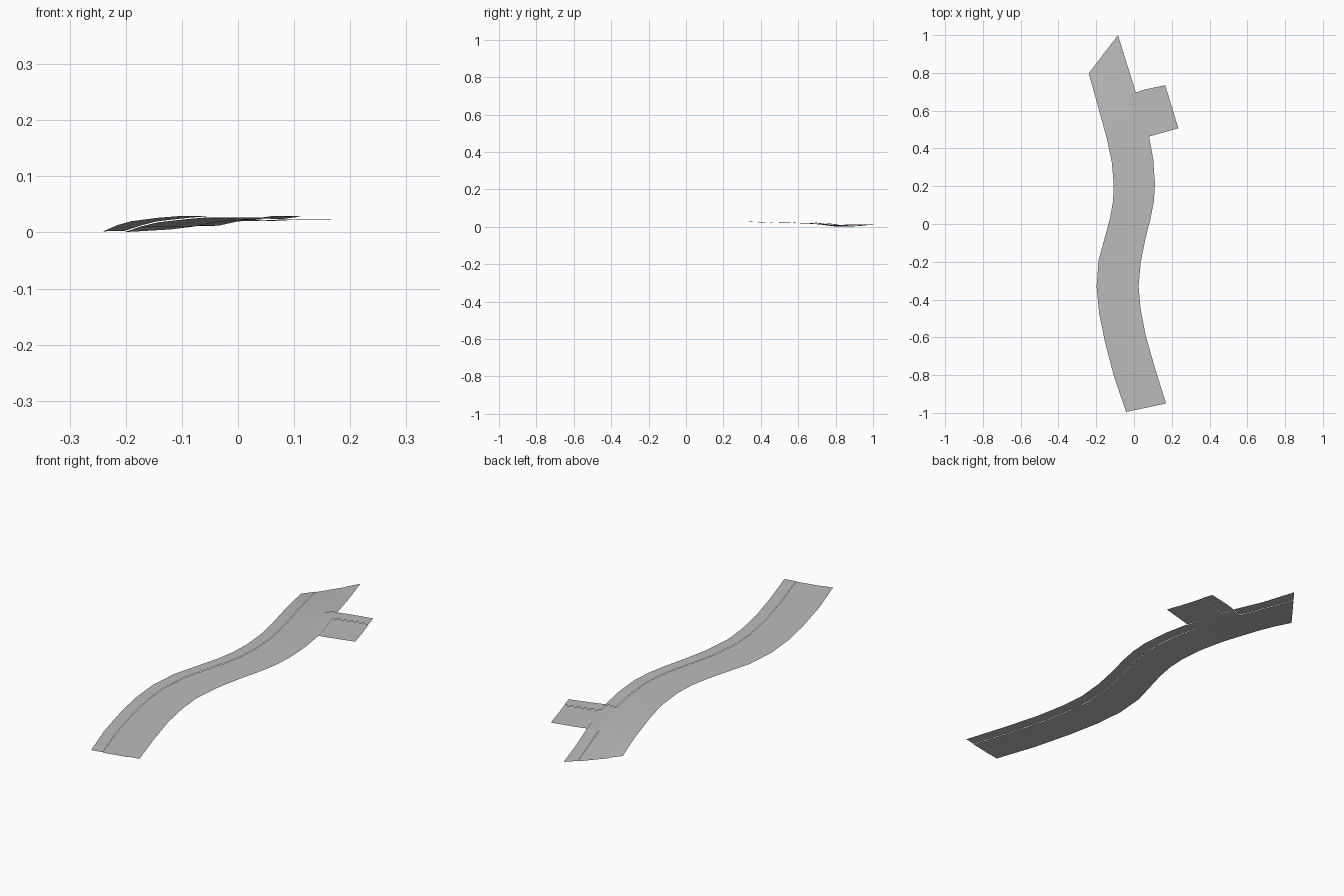
import bpy

LIFT = 0.002   # raised walkways above the carriageway
T = 0.24       # walkway share of the full width

grey = bpy.data.materials.new("light_grey")
grey.diffuse_color = (0.5, 0.5, 0.5, 1)

# Main road stations: left x, y, z then right x, y, z
ROAD = [
    (-0.042, -0.995, 0.029, 0.17, -0.95, 0.029),
    (-0.105, -0.81, 0.029, 0.11, -0.76, 0.029),
    (-0.155, -0.62, 0.029, 0.062, -0.59, 0.029),
    (-0.185, -0.47, 0.029, 0.035, -0.45, 0.029),
    (-0.198, -0.33, 0.029, 0.024, -0.33, 0.029),
    (-0.187, -0.19, 0.029, 0.036, -0.20, 0.029),
    (-0.157, -0.08, 0.029, 0.06, -0.08, 0.029),
    (-0.127, 0.03, 0.029, 0.088, 0.03, 0.029),
    (-0.111, 0.12, 0.029, 0.105, 0.12, 0.029),
    (-0.107, 0.21, 0.029, 0.111, 0.21, 0.029),
    (-0.118, 0.33, 0.028, 0.102, 0.34, 0.027),
    (-0.143, 0.45, 0.026, 0.08, 0.463, 0.024),
    (-0.19, 0.62, 0.020, 0.01, 0.697, 0.022),
    (-0.215, 0.71, 0.013, -0.035, 0.84, 0.012),
    (-0.24, 0.797, 0.002, -0.085, 1.0, 0.011),
]
JUNCTION = 11  # segment where the side road opens

# Side road stations
BRANCH = [
    (0.01, 0.697, 0.022, 0.08, 0.463, 0.024),
    (0.058, 0.712, 0.022, 0.115, 0.473, 0.023),
    (0.165, 0.735, 0.022, 0.235, 0.507, 0.022),
]


def point(row, t, drop):
    """Point across a station, t = 0 at the left edge and 1 at the right."""
    a, b = row[:3], row[3:]
    return (a[0] + (b[0] - a[0]) * t,
            a[1] + (b[1] - a[1]) * t,
            a[2] + (b[2] - a[2]) * t * t - drop)


def strip(name, rows, t0, t1, drop=0.0, skip=()):
    """Open sheet between two fractions of the width."""
    verts = [point(r, t, drop) for r in rows for t in (t0, t1)]
    faces = [(2 * i, 2 * i + 1, 2 * i + 3, 2 * i + 2)
             for i in range(len(rows) - 1) if i not in skip]
    mesh = bpy.data.meshes.new(name)
    mesh.from_pydata(verts, [], faces)
    mesh.materials.append(grey)
    mesh.shade_smooth()
    obj = bpy.data.objects.new(name, mesh)
    bpy.context.collection.objects.link(obj)


# Main road
strip("left_walkway", ROAD, 0, T)
strip("carriageway", ROAD, T, 1 - T, LIFT)
strip("right_walkway_near", ROAD[:JUNCTION + 1], 1 - T, 1)
strip("junction_mouth", ROAD[JUNCTION:JUNCTION + 2], 1 - T, 1, LIFT)
strip("right_walkway_far", ROAD[JUNCTION + 1:], 1 - T, 1)

# Side road
strip("side_walkway_back", BRANCH, 0, T)
strip("side_carriageway", BRANCH, T, 1 - T, LIFT)
strip("side_walkway_front", BRANCH, 1 - T, 1)
